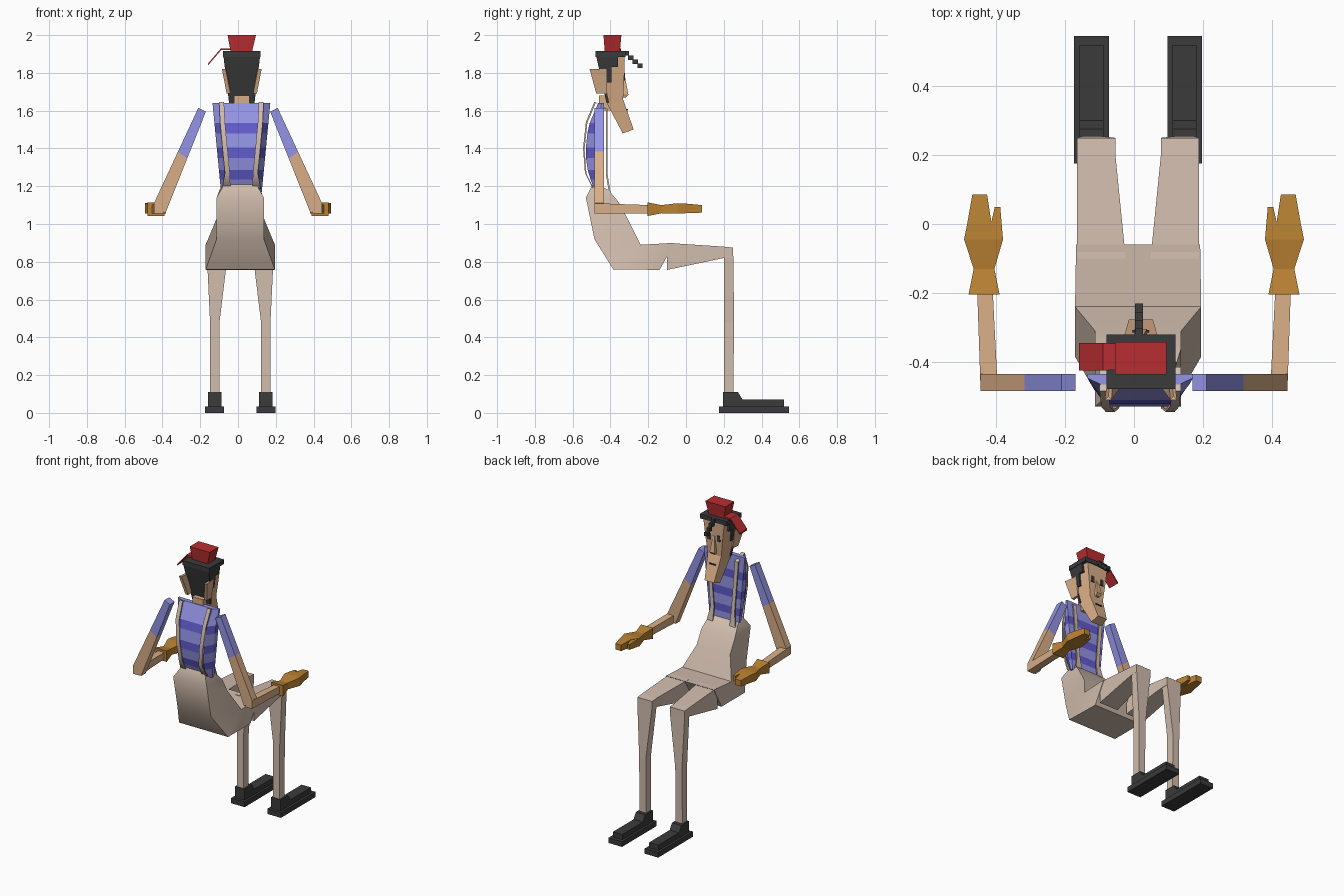
import bpy, bmesh, math

if "Cube" in bpy.data.objects:
    bpy.data.objects.remove(bpy.data.objects["Cube"])


def make_material(name, srgb):
    """Flat material from an sRGB triple, stored as linear values."""
    color = [((c + 0.055) / 1.055) ** 2.4 for c in srgb] + [1]
    material = bpy.data.materials.new(name)
    material.use_nodes = True
    material.diffuse_color = color
    material.node_tree.nodes["Principled BSDF"].inputs["Base Color"].default_value = color
    return material


trousers = make_material("beige trousers", (.82, .74, .68))
skin = make_material("tan skin", (.85, .68, .53))
light_blue = make_material("light blue shirt", (.58, .58, .9))
dark_blue = make_material("dark blue stripe", (.38, .36, .8))
glove_tan = make_material("ochre glove", (.73, .51, .2))
black = make_material("soft black", (.23, .23, .23))
red = make_material("red cap", (.72, .18, .19))


def loft(name, rings, materials, smooth=False):
    """Skin a list of matching rings and cap both ends; one material per band."""
    bands = len(rings) - 1
    if not isinstance(materials, list):
        materials = [materials] * bands
    palette = list(dict.fromkeys(materials))
    bm = bmesh.new()
    loops = [[bm.verts.new(point) for point in ring] for ring in rings]
    count = len(rings[0])
    for band in range(bands):
        for i in range(count):
            j = (i + 1) % count
            face = bm.faces.new((loops[band][i], loops[band][j],
                                 loops[band + 1][j], loops[band + 1][i]))
            face.material_index = palette.index(materials[band])
    bm.faces.new(loops[0]).material_index = palette.index(materials[0])
    bm.faces.new(loops[-1]).material_index = palette.index(materials[-1])
    bmesh.ops.recalc_face_normals(bm, faces=bm.faces[:])
    mesh = bpy.data.meshes.new(name)
    bm.to_mesh(mesh)
    bm.free()
    for material in palette:
        mesh.materials.append(material)
    if smooth:
        for polygon in mesh.polygons:
            polygon.use_smooth = True
        mesh.set_sharp_from_angle(angle=math.radians(42))
    obj = bpy.data.objects.new(name, mesh)
    bpy.context.collection.objects.link(obj)
    return obj


def flat_ring(x, y, z):
    """Horizontal rectangle from x and y ranges."""
    return [(x[0], y[0], z), (x[1], y[0], z), (x[1], y[1], z), (x[0], y[1], z)]


def front_ring(x, y, z):
    """Upright rectangle across the y axis."""
    return [(x[0], y, z[0]), (x[1], y, z[0]), (x[1], y, z[1]), (x[0], y, z[1])]


def span_ring(center, back, front, back_half, front_half):
    """Rectangle between a back and a front (y, z) point."""
    return [(center - back_half, *back), (center + back_half, *back),
            (center + front_half, *front), (center - front_half, *front)]


def box(name, x, y, z, material):
    return loft(name, [flat_ring(x, y, z[0]), flat_ring(x, y, z[1])], material)


# Trousers seat, lofted from waist to lap
HIP = .012
seat = [((-.49, 1.22), (-.41, 1.18), .08, .11),
        ((-.53, 1.14), (-.36, 1.12), .125, .125),
        ((-.485, .92), (-.31, 1.03), .125, .125),
        ((-.385, .76), (-.24, .89), .183, .183),
        ((-.14, .757), (-.06, .9), .18, .18)]
loft("trouser_seat", [span_ring(HIP, *row) for row in seat], trousers, True)

# Legs and shoes
for side, label in ((1, "left"), (-1, "right")):
    def leg_x(inner, outer):
        return (HIP + side * inner, HIP + side * outer)

    loft(label + "_thigh", [front_ring(leg_x(.036, .177), -.1, (.757, .9)),
                            front_ring(leg_x(.066, .177), .2, (.82, .88)),
                            front_ring(leg_x(.066, .177), .25, (.82, .875))], trousers)
    loft(label + "_shin", [flat_ring(leg_x(.11, .16), (.2, .25), .1),
                           flat_ring(leg_x(.11, .16), (.2, .255), .48),
                           flat_ring(leg_x(.066, .177), (.2, .25), .84)], trousers)
    box(label + "_sole", leg_x(.085, .186), (.175, .545), (0, .035), black)
    box(label + "_shoe_upper", leg_x(.1, .17), (.195, .52), (.03, .07), black)
    loft(label + "_shoe_ankle", [flat_ring(leg_x(.1, .17), (.195, .3), .07),
                                 flat_ring(leg_x(.1, .17), (.195, .275), .11)], black)

# Striped torso with a rounded back
CHEST = .018
torso_rows = [(1.64, -.465), (1.535, -.51), (1.48, -.522), (1.405, -.53),
              (1.35, -.53), (1.285, -.52), (1.235, -.505), (1.17, -.48)]
torso_rings = []
for z, back in torso_rows:
    half = .108 + .045 * (z - 1.17) / .47
    side_y = max(back, back * .4 - .435 * .6)
    torso_rings.append([(CHEST - half, -.435, z), (CHEST - half, side_y, z),
                        (CHEST - half * .75, back, z), (CHEST + half * .75, back, z),
                        (CHEST + half, side_y, z), (CHEST + half, -.435, z)])
loft("striped_torso", torso_rings, [light_blue, dark_blue] * 3 + [light_blue])

# Braces running from front waist over the shoulder to back waist
brace_path = [(-.4, 1.17, .085, .022), (-.415, 1.26, .077, .013), (-.415, 1.61, .105, .013),
              (-.485, 1.647, .105, .013), (-.53, 1.54, .1, .013), (-.545, 1.4, .087, .013),
              (-.535, 1.27, .074, .013), (-.495, 1.19, .08, .022)]
for side, label in ((1, "left"), (-1, "right")):
    rings = []
    for y, z, x, half in brace_path:
        center = CHEST + side * x
        inward_y = y + .008 * (1 if y < -.45 else -1)
        rings.append([(center - half, y, z), (center + half, y, z),
                      (center + half, inward_y, z - .004), (center - half, inward_y, z - .004)])
    loft(label + "_brace", rings, trousers, True)

# Arms and gloves
for side, label in ((1, "left"), (-1, "right")):
    def arm_ring(t):
        inner = (side * (.17 + .215 * t), 1.595 - .54 * t)
        outer = (side * (.21 + .235 * t), 1.615 - .505 * t)
        return [(inner[0], -.485, inner[1]), (outer[0], -.485, outer[1]),
                (outer[0], -.435, outer[1]), (inner[0], -.435, inner[1])]

    def hand_x(low, high):
        return (side * low, side * high)

    loft(label + "_arm", [arm_ring(0), arm_ring(.46), arm_ring(1)], [light_blue, skin])
    loft(label + "_forearm", [front_ring(hand_x(.395, .445), -.485, (1.055, 1.11)),
                              front_ring(hand_x(.41, .455), -.19, (1.055, 1.1))], skin)
    loft(label + "_glove", [front_ring(hand_x(.39, .48), -.205, (1.042, 1.115)),
                            front_ring(hand_x(.405, .465), -.13, (1.057, 1.1)),
                            front_ring(hand_x(.38, .493), -.045, (1.055, 1.11)),
                            front_ring(hand_x(.413, .484), 0, (1.057, 1.108)),
                            front_ring(hand_x(.426, .469), .085, (1.06, 1.1))], glove_tan)
    loft(label + "_thumb", [front_ring(hand_x(.38, .43), -.045, (1.057, 1.108)),
                            front_ring(hand_x(.384, .415), 0, (1.06, 1.105)),
                            front_ring(hand_x(.388, .404), .05, (1.065, 1.1))], glove_tan)

# Long head leaning forward
FACE = .02


def head_half(z):
    return .095 - .12 * (1.905 - z)


def head_back(z):
    return -.475 + .22 * (1.905 - z)


head_rows = [(1.9, 1.9, -.325), (1.78, 1.78, -.327), (1.63, 1.66, -.333), (1.48, 1.5, -.277)]
loft("head", [span_ring(FACE, (min(head_back(b), -.335) if b < 1.5 else head_back(b), b),
                        (y, f), head_half(b), head_half(f) - .015)
              for b, f, y in head_rows[:3]]
     + [span_ring(FACE, (-.335, 1.48), (-.277, 1.5), .04, .035)], skin)
box("neck", (FACE - .04, FACE + .04), (-.46, -.39), (1.6, 1.68), skin)
loft("nose", [flat_ring((FACE - .006, FACE + .006), (-.335, -.325), 1.79),
              flat_ring((FACE - .018, FACE + .018), (-.34, -.305), 1.685),
              flat_ring((FACE - .012, FACE + .012), (-.34, -.32), 1.67)], skin)
box("mouth", (FACE - .024, FACE + .024), (-.317, -.308), (1.6, 1.608), black)

for side, label in ((1, "left"), (-1, "right")):
    eye = FACE + side * .036
    box(label + "_eye", (eye - .011, eye + .011), (-.33, -.322), (1.76, 1.8), black)

    # Ear flaring back, with a hollow on its outer face
    def ear_ring(z, inner, outer, back):
        return [(FACE + side * inner, -.42, z), (FACE + side * (inner + .012), -.42, z),
                (FACE + side * outer, back, z), (FACE + side * (outer - .02), back, z)]

    ear = loft(label + "_ear", [ear_ring(1.69, .065, .08, -.475),
                                ear_ring(1.82, .08, .105, -.51)], skin)
    bm = bmesh.new()
    bm.from_mesh(ear.data)
    outer_face = max(bm.faces, key=lambda f: f.calc_center_median().x * side)
    bmesh.ops.inset_individual(bm, faces=[outer_face], thickness=.018, depth=-.008)
    bm.to_mesh(ear.data)
    bm.free()

# Hair: crown, stepped sides and tapered back panel
box("hair_crown", (FACE - .1, FACE + .1), (-.478, -.32), (1.885, 1.915), black)
for name, low, high, front in (("hair_upper_side", 1.83, 1.89, -.36),
                               ("hair_sideburn", 1.75, 1.83, -.395),
                               ("hair_nape", 1.64, 1.75, -.43)):
    rings = []
    for z in (low, high):
        half = head_half(z) + .004
        back = head_back(z) - .004
        rings.append(flat_ring((FACE - half, FACE + half), (back, max(front, back + .015)), z))
    loft(name, rings, black)

# Stepped forelock hanging in front of the brow
for i in range(4):
    y = -.33 + .024 * i
    z = 1.907 - .022 * i
    box("forelock_step", (.003, .026), (y, y + .027), (z - .016, z + .008), black)

# Small red cap with a visor turned to the side
loft("cap", [flat_ring((-.04, .075), (-.43, -.35), 1.915),
             flat_ring((-.055, .095), (-.437, -.342), 2)], red)
visor = [(.02, 1.92, -.42, -.35), (-.09, 1.92, -.425, -.345), (-.16, 1.838, -.425, -.345)]
loft("cap_visor", [[(x, y0, z), (x, y1, z), (x, y1, z + .01), (x, y0, z + .01)]
                   for x, z, y0, y1 in visor], red)
